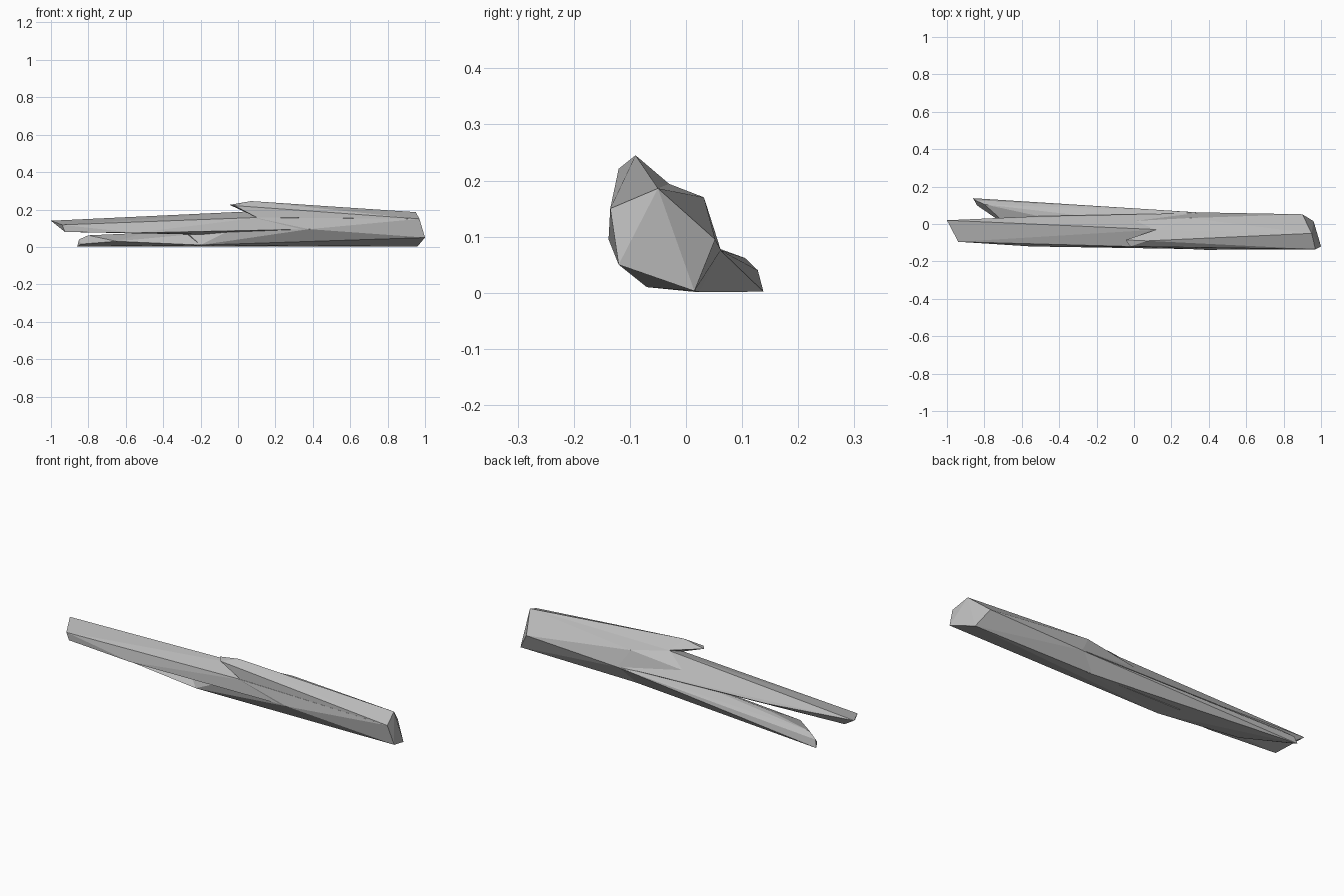
import bpy, bmesh

if "Cube" in bpy.data.objects:
    bpy.data.objects.remove(bpy.data.objects["Cube"])

grey = bpy.data.materials.new("weathered grey")
grey.diffuse_color = (0.5, 0.5, 0.5, 1)
grey.use_nodes = True
grey.node_tree.nodes["Principled BSDF"].inputs["Base Color"].default_value = grey.diffuse_color


def hull(name, points):
    """Faceted convex chunk around a few corner points."""
    bm = bmesh.new()
    for p in points:
        bm.verts.new(p)
    res = bmesh.ops.convex_hull(bm, input=bm.verts)
    loose = [v for v in bm.verts if not v.link_faces]
    bmesh.ops.delete(bm, geom=loose, context='VERTS')
    bmesh.ops.recalc_face_normals(bm, faces=bm.faces)
    mesh = bpy.data.meshes.new(name)
    bm.to_mesh(mesh)
    bm.free()
    mesh.materials.append(grey)
    ob = bpy.data.objects.new(name, mesh)
    bpy.context.collection.objects.link(ob)
    return ob


# Slanted five-sided butt end of the log
butt = [(.95, -.05, .186), (.90, .052, .095), (.96, .015, .003),
        (1, -.12, .05), (.97, -.135, .15)]

# Thick trunk
trunk = hull("trunk", butt + [
    (.38, -.138, .095), (-.2, -.07, .01), (-.25, .03, .001), (.36, .062, .076),
    (.3, .032, .17), (.12, -.03, .194), (.09, -.124, .157), (-.3, 0, .1)])

# Long flat splinter reaching the far end
blade = hull("long_splinter", [
    (-1, .02, .14), (-.94, -.095, .118), (-.925, -.095, .08), (-.93, 0, .095),
    (-.55, -.12, .075), (-.5, .042, .105), (.13, -.03, .193), (.12, -.124, .158),
    (.36, .059, .08), (.38, -.135, .095), (.1, 0, .06)])

# Short raised splinter on top
top = hull("top_splinter", [
    (-.045, -.085, .225), (.07, -.09, .245), (-.02, -.12, .221), (.12, -.03, .194),
    (.1, -.124, .158), (.95, -.05, .186), (.97, -.135, .15), (.6, -.06, .15)])

# Low splinter forking away at the back
low = hull("low_splinter", [
    (-.86, .138, .002), (-.85, .128, .04), (-.8, .105, .062), (-.84, .1, .015),
    (-.65, -.03, .03), (-.5, .04, .075), (-.2, -.07, .01), (.36, .061, .076),
    (.3, .02, .001), (.1, 0, .1)])

# Fuse the splinters into the trunk
for part in (blade, top, low):
    mod = trunk.modifiers.new("fuse " + part.name, 'BOOLEAN')
    mod.operation = 'UNION'
    mod.solver = 'EXACT'
    mod.object = part
bpy.context.view_layer.update()
fused = bpy.data.meshes.new_from_object(
    trunk.evaluated_get(bpy.context.evaluated_depsgraph_get()))
trunk.modifiers.clear()
trunk.data = fused
trunk.name = "splintered_log"
for part in (blade, top, low):
    bpy.data.objects.remove(part)
